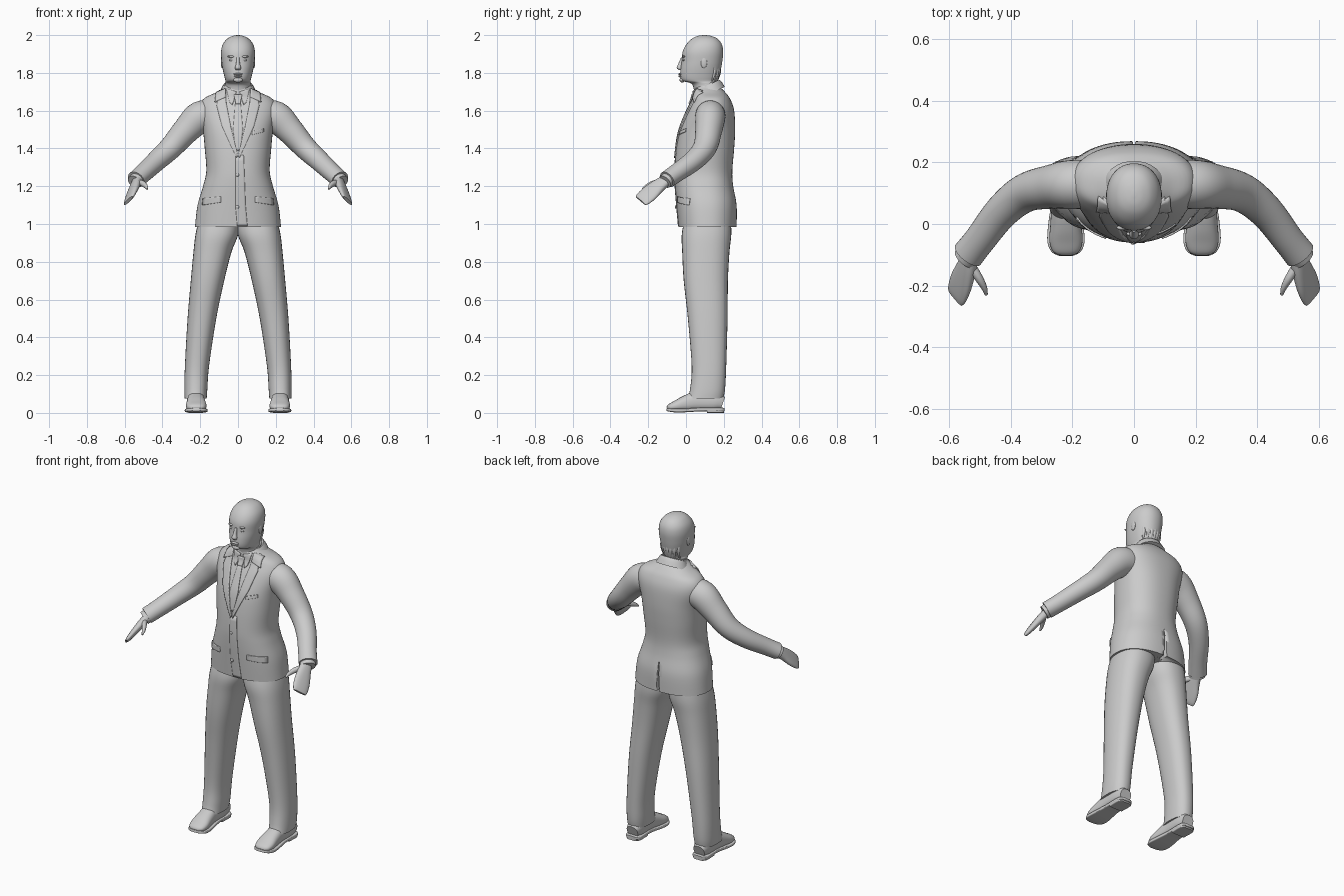
import bpy, bmesh, math
from mathutils import Vector

cube = bpy.data.objects.get("Cube")
if cube:
    bpy.data.objects.remove(cube)

grey = bpy.data.materials.new("plain grey")
grey.use_nodes = True
tone = (0.6, 0.6, 0.6, 1)
grey.diffuse_color = tone
grey.node_tree.nodes["Principled BSDF"].inputs["Base Color"].default_value = tone


def finish(name, bm, mirror=False, angle=50):
    """Turn a bmesh into a smooth grey object, mirrored in x if asked."""
    bmesh.ops.recalc_face_normals(bm, faces=bm.faces)
    mesh = bpy.data.meshes.new(name)
    bm.to_mesh(mesh)
    bm.free()
    mesh.materials.append(grey)
    ob = bpy.data.objects.new(name, mesh)
    bpy.context.collection.objects.link(ob)
    bpy.ops.object.select_all(action='DESELECT')
    ob.select_set(True)
    bpy.context.view_layer.objects.active = ob
    bpy.ops.object.shade_smooth_by_angle(angle=math.radians(angle))
    if mirror:
        ob.modifiers.new("both_sides", 'MIRROR')
    return ob


def spline(rows, steps):
    """Smooth interpolation through rows of numbers."""
    rows = [Vector(r) for r in rows]
    out = []
    for i in range(len(rows) - 1):
        p, q = rows[i], rows[i + 1]
        m = (q - rows[max(i - 1, 0)]) / 2
        n = (rows[min(i + 2, len(rows) - 1)] - p) / 2
        for k in range(steps):
            t = k / steps
            u = 1 - t
            out.append(p * (u * u * (1 + 2 * t)) + q * (t * t * (3 - 2 * t))
                       + m * (t * u * u) - n * (t * t * u))
    return out + [rows[-1]]


def loft(name, rows, side=(1, 0, 0), axis=None, n=2, mirror=False, seg=32, steps=5):
    """Skin rings given as (x, y, z, half width, half depth)."""
    rows = spline(rows, steps)
    bm = bmesh.new()
    rings = []
    for i, r in enumerate(rows):
        c = Vector(r[:3])
        ahead, behind = rows[min(i + 1, len(rows) - 1)], rows[max(i - 1, 0)]
        t = Vector(axis or Vector(ahead[:3]) - Vector(behind[:3])).normalized()
        a = Vector(side)
        a = (a - t * a.dot(t)).normalized()
        b = t.cross(a)
        ring = []
        for k in range(seg):
            w = math.tau * k / seg
            u, v = [math.copysign(abs(f) ** (2 / n), f) for f in (math.cos(w), math.sin(w))]
            ring.append(bm.verts.new(c + a * u * r[3] + b * v * r[4]))
        rings.append(ring)
    for p, q in zip(rings, rings[1:]):
        for k in range(seg):
            j = (k + 1) % seg
            bm.faces.new((p[k], p[j], q[j], q[k]))
    bm.faces.new(rings[0])
    bm.faces.new(rings[-1])
    return finish(name, bm, mirror)


def body(name, rows, **kw):
    """Upright loft; rows are (z, x inner, x outer, y front, y back)."""
    return loft(name, [((a + b) / 2, (f + k) / 2, z, (b - a) / 2, (k - f) / 2)
                       for z, a, b, f, k in rows], axis=(0, 0, 1), **kw)


def blob(name, at, size, mirror=False):
    bm = bmesh.new()
    bmesh.ops.create_uvsphere(bm, u_segments=20, v_segments=12, radius=1)
    for v in bm.verts:
        v.co = Vector(at) + Vector([a * b for a, b in zip(v.co, size)])
    return finish(name, bm, mirror)


# Jacket
jacket = body("jacket", [(z, -w, w, f, b) for z, w, f, b in [
    (.985, .228, -.04, .268), (1.1, .214, -.05, .268), (1.2, .185, -.058, .25),
    (1.28, .168, -.06, .245), (1.4, .176, -.052, .255), (1.5, .186, -.035, .26),
    (1.6, .205, .005, .255), (1.66, .185, .035, .235), (1.695, .12, .04, .21),
    (1.72, .08, .045, .185), (1.735, .07, .06, .17)]], n=2.3, seg=64)
loft("sleeve", [(.12, .13, 1.575, .075, .075), (.2, .128, 1.565, .085, .08),
                (.275, .12, 1.495, .072, .071), (.355, .1, 1.405, .061, .063),
                (.43, .04, 1.335, .054, .056), (.5, -.05, 1.27, .048, .051),
                (.54, -.1, 1.235, .046, .052)], side=(0, 0, 1), mirror=True)

# Vent cut into the jacket back
cutter = loft("vent_cutter", [(0, .26, .95, .012, .035), (0, .26, 1.16, .002, .03)],
              axis=(0, 0, 1), n=6)
cutter.hide_render = True
cutter.hide_viewport = True
cut = jacket.modifiers.new("vent", 'BOOLEAN')
cut.operation = 'DIFFERENCE'
cut.object = cutter
bpy.context.view_layer.update()


def strip(name, left, right, mirror=False, thick=.009, lift=.002):
    """Cloth plate between two (x, z) edges, laid on the jacket front."""
    bm = bmesh.new()
    ls = [Vector(p).lerp(Vector(q), k / 8) for p, q in zip(left, left[1:]) for k in range(8)]
    rs = [Vector(p).lerp(Vector(q), k / 8) for p, q in zip(right, right[1:]) for k in range(8)]
    ls.append(Vector(left[-1]))
    rs.append(Vector(right[-1]))
    grid = []
    for l, r in zip(ls, rs):
        row = []
        for k in range(7):
            x, z = l.lerp(r, k / 6)
            hit, p, _, _ = jacket.ray_cast(Vector((x, -1, z)), Vector((0, 1, 0)))
            if not hit:
                p = jacket.closest_point_on_mesh(Vector((x, 0, z)))[1]
            row.append(bm.verts.new((x, p.y - lift, z)))
        grid.append(row)
    for p, q in zip(grid, grid[1:]):
        for k in range(6):
            bm.faces.new((p[k], p[k + 1], q[k + 1], q[k]))
    ob = finish(name, bm, mirror, 40)
    solid = ob.modifiers.new("thickness", 'SOLIDIFY')
    solid.thickness = thick
    solid.offset = 0
    return ob


# Front of the jacket: lapels, tie, overlap, pockets, buttons
strip("lapel", [(.066, 1.715), (.062, 1.64), (.035, 1.5), (.0, 1.36)],
      [(.098, 1.705), (.112, 1.625), (.085, 1.52), (.008, 1.35)], True)
strip("lapel_collar", [(.066, 1.715), (.066, 1.67)], [(.115, 1.695), (.122, 1.645)], True, .01, .004)
strip("tie", [(-.014, 1.64), (-.026, 1.5), (-.012, 1.39)],
      [(.014, 1.64), (.026, 1.5), (.012, 1.39)], thick=.006)
strip("tie_knot", [(-.022, 1.685), (-.012, 1.635)], [(.022, 1.685), (.012, 1.635)],
      thick=.016, lift=.004)
strip("shirt_collar_point", [(.008, 1.7), (.03, 1.63)], [(.06, 1.715), (.045, 1.645)], True, .008)
strip("front_overlap", [(-.012, 1.365), (-.014, 1.1), (-.004, .99)],
      [(.03, 1.365), (.04, 1.1), (.05, .99)], thick=.005, lift=0)
strip("pocket_flap", [(.09, 1.145), (.09, 1.115)], [(.185, 1.135), (.187, 1.1)], True, .008)
strip("breast_pocket", [(.075, 1.49), (.075, 1.472)], [(.135, 1.505), (.135, 1.487)], thick=.005)
for z in (1.26, 1.09):
    blob("jacket_button", (-.003, -.061 if z > 1.2 else -.053, z), (.009, .006, .009))

# Collars around the neck
loft("jacket_collar", [(0, .125, 1.69, .1, .088), (0, .122, 1.725, .083, .072),
                       (0, .12, 1.738, .076, .062)], axis=(0, -.45, 1), steps=3)
loft("shirt_collar", [(0, .11, 1.69, .076, .076), (0, .108, 1.742, .071, .066)],
     axis=(0, -.3, 1))

# Cuffs and hands
loft("shirt_cuff", [(.52, -.08, 1.25, .04, .045), (.548, -.113, 1.223, .037, .042)],
     side=(0, 0, 1), mirror=True)
loft("hand", [(.53, -.095, 1.238, .03, .024), (.545, -.145, 1.203, .04, .022),
              (.562, -.19, 1.165, .049, .018), (.575, -.225, 1.135, .047, .013),
              (.581, -.24, 1.123, .04, .007)], side=(.05, .063, -.05), n=2.4, mirror=True)
loft("thumb", [(.54, -.12, 1.22, .018, .016), (.508, -.17, 1.215, .016, .014),
               (.488, -.205, 1.2, .012, .01), (.48, -.23, 1.185, .005, .005)],
     side=(0, 0, 1), mirror=True, seg=16)

# Trousers
body("trouser_leg", [
    (.075, .166, .282, .008, .198), (.13, .162, .284, .022, .207), (.25, .153, .281, .03, .213),
    (.5, .115, .267, .01, .22), (.7, .073, .25, -.012, .222), (.85, .035, .236, -.02, .23),
    (.95, -.002, .224, -.022, .24), (1.05, -.002, .2, 0, .235)], n=2.3, mirror=True)

# Shoes: upper, welted sole and heel
loft("shoe_upper", [(.223, .195, .05, .036, .035), (.223, .15, .062, .046, .052),
                    (.223, .06, .062, .046, .052), (.222, 0, .05, .05, .043),
                    (.221, -.05, .037, .054, .03), (.221, -.085, .028, .045, .02),
                    (.221, -.098, .022, .025, .01)], n=2.4, mirror=True)
loft("shoe_sole", [(.223, .205, .018, .03, .008), (.223, .18, .018, .047, .01),
                   (.223, .08, .018, .046, .01), (.222, -.01, .013, .058, .01),
                   (.221, -.06, .013, .06, .01), (.221, -.09, .016, .047, .009),
                   (.221, -.103, .018, .022, .007)], n=6, mirror=True)
loft("shoe_heel", [(.223, .202, .011, .03, .011), (.223, .18, .011, .046, .011),
                   (.223, .11, .011, .045, .011)], n=6, mirror=True)

# Head and neck
body("head", [(z, -w, w, f, b) for z, w, f, b in [
    (1.66, .07, .045, .165), (1.72, .066, .04, .163), (1.745, .066, .025, .165),
    (1.757, .066, -.018, .168), (1.78, .072, -.03, .176), (1.82, .081, -.029, .185),
    (1.86, .087, -.023, .192), (1.91, .09, -.018, .197), (1.95, .081, .001, .19),
    (1.98, .058, .03, .168), (1.995, .03, .06, .135), (2, .005, .09, .105)]], n=2.15, seg=48)
loft("nose", [(0, -.018, 1.882, .008, .008), (0, -.028, 1.85, .01, .012),
              (0, -.034, 1.827, .016, .015), (0, -.028, 1.815, .011, .01)],
     axis=(0, 0, 1), seg=20)
blob("upper_lip", (0, -.031, 1.793), (.025, .01, .006))
blob("lower_lip", (0, -.03, 1.782), (.021, .01, .006))
blob("chin", (0, -.02, 1.763), (.025, .014, .014))
blob("eye", (.034, -.012, 1.868), (.014, .006, .006), True)
blob("brow", (.034, -.012, 1.887), (.023, .008, .006), True)
blob("ear", (.084, .095, 1.855), (.007, .017, .03), True)

# Hair edge at the nape
for k in range(-3, 4):
    x = k * .018
    y = .178 - x * x * 9
    loft("nape_hair", [(x, y - .01, 1.87, .009, .01), (x, y, 1.81, .011, .008),
                       (x, y - .014, 1.755, .004, .004)], axis=(0, 0, 1), seg=12)
